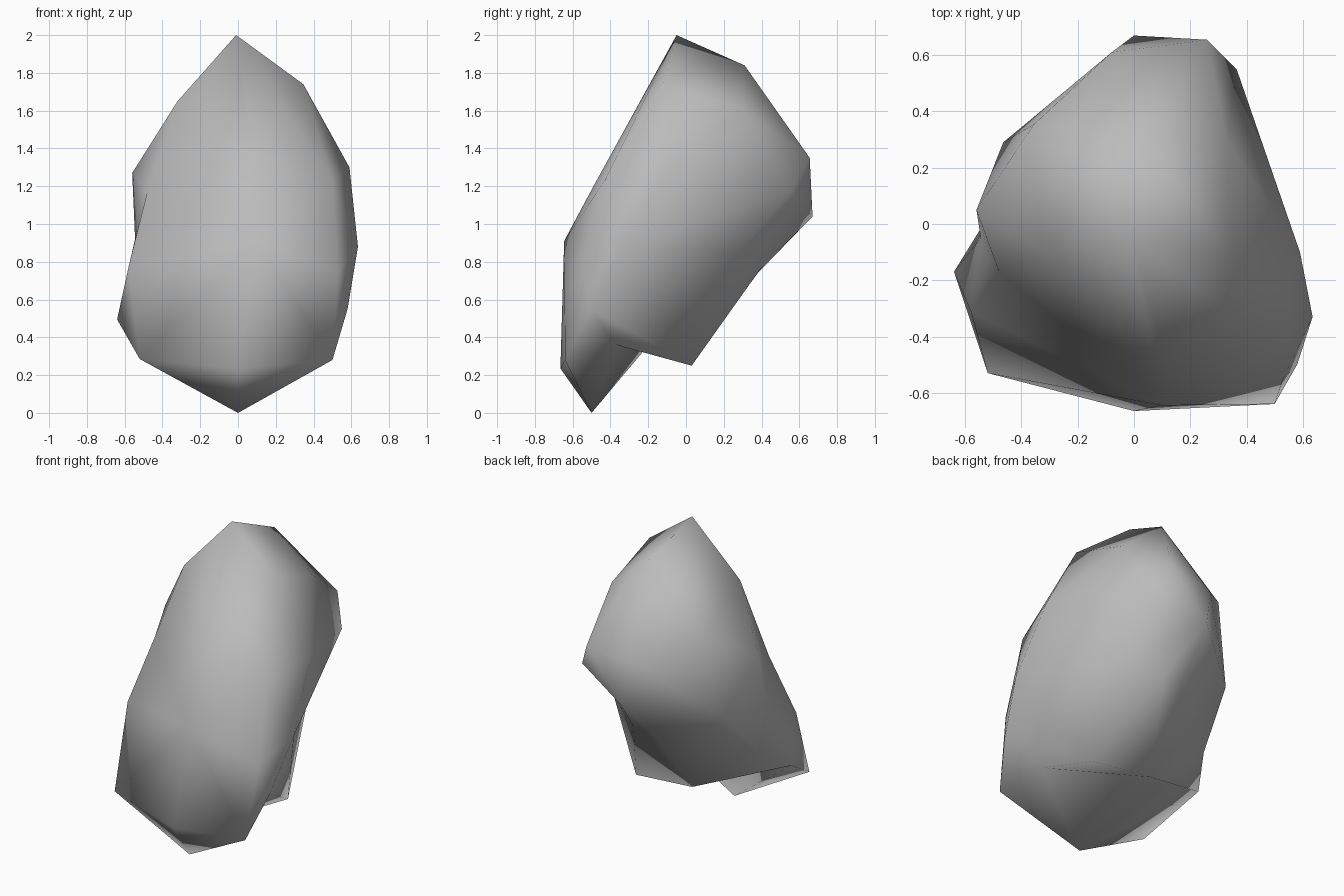
import bpy, bmesh, math
from mathutils import Vector
from mathutils.geometry import intersect_point_line

if "Cube" in bpy.data.objects:
    bpy.data.objects.remove(bpy.data.objects["Cube"])

# Corner points of the boulder's main mass, from the tip down
CORNERS = [
    (-.01, -.05, 2.0), (.045, .31, 1.84), (.346, -.12, 1.74), (-.32, -.10, 1.65),
    (.33, .295, 1.61), (.10, -.30, 1.52), (-.355, .355, 1.45), (-.08, .61, 1.30),
    (.26, .655, 1.35), (.59, -.10, 1.30), (-.56, .05, 1.27), (.12, -.49, 1.20),
    (.50, -.43, 1.23), (.365, .55, 1.17), (0, .67, 1.04), (-.465, .29, .94),
    (.10, -.645, .91), (.635, -.33, .88), (-.58, -.31, .77), (.53, -.55, .74),
    (.58, -.50, .55), (-.64, -.17, .495), (-.52, -.53, .285),
    (.50, -.64, .28), (0, -.665, .235), (0, -.50, 0),
]
# Lower lip that hangs under the back
LIP = [(.40, -.37, .36), (.34, .03, .25), (-.08, .05, .29)]
# Shallow hollows in the left flank, and under the back
FLANK = [(-.48, -.17, 1.17), (-.545, -.05, .92), (-.515, -.11, 1.04),
         (-.524, .018, .636)]
UNDER = [(.315, .29, .86), (.10, .40, .77), (-.04, .38, .74)]

grey = bpy.data.materials.new("stone_grey")
grey.diffuse_color = (.5, .5, .5, 1)
grey.use_nodes = True
grey.node_tree.nodes["Principled BSDF"].inputs["Base Color"].default_value = grey.diffuse_color


def dent(bm, point):
    """Split the nearest edge and pull the new corner to the point."""
    p = Vector(point)
    if min((v.co - p).length for v in bm.verts) < .02:
        return
    best = None
    for e in bm.edges:
        a, b = e.verts[0].co, e.verts[1].co
        t = min(.9, max(.1, intersect_point_line(p, a, b)[1]))
        d = (a.lerp(b, t) - p).length
        if best is None or d < best[0]:
            best = (d, e, t)
    _, edge, t = best
    _, new = bmesh.utils.edge_split(edge, edge.verts[0], t)
    near = {e.other_vert(new) for e in new.link_edges}
    for f in list(new.link_faces):
        opposite = [v for v in f.verts if v is not new and v not in near]
        if opposite:
            bmesh.utils.face_split(f, new, opposite[0])
    new.co = p


def hull(name, points, hollows):
    """Faceted solid wrapped around a set of points, then hollowed."""
    bm = bmesh.new()
    for p in points:
        bm.verts.new(p)
    bmesh.ops.convex_hull(bm, input=bm.verts[:])
    loose = [v for v in bm.verts if not v.link_faces]
    bmesh.ops.delete(bm, geom=loose, context='VERTS')
    bmesh.ops.triangulate(bm, faces=bm.faces[:])
    for p in hollows:
        dent(bm, p)
    bmesh.ops.recalc_face_normals(bm, faces=bm.faces[:])
    mesh = bpy.data.meshes.new(name)
    bm.to_mesh(mesh)
    bm.free()
    mesh.materials.append(grey)
    obj = bpy.data.objects.new(name, mesh)
    bpy.context.collection.objects.link(obj)
    return obj


# Front mass, joined to the overhanging back half
boulder = hull("boulder", [p for p in CORNERS if p[1] < .3] + LIP[:1], FLANK)
back = hull("overhang_helper", [p for p in CORNERS if p[2] > .3] + LIP,
            FLANK + UNDER)
join = boulder.modifiers.new("join", 'BOOLEAN')
join.operation = 'UNION'
join.solver = 'EXACT'
join.object = back
bpy.context.view_layer.objects.active = boulder
boulder.select_set(True)
bpy.ops.object.modifier_apply(modifier="join")
bpy.data.objects.remove(back, do_unlink=True)

# Tidy the seam and shade softly
bm = bmesh.new()
bm.from_mesh(boulder.data)
bmesh.ops.remove_doubles(bm, verts=bm.verts[:], dist=.01)
bm.to_mesh(boulder.data)
bm.free()
bpy.ops.object.shade_smooth_by_angle(angle=math.radians(100))
